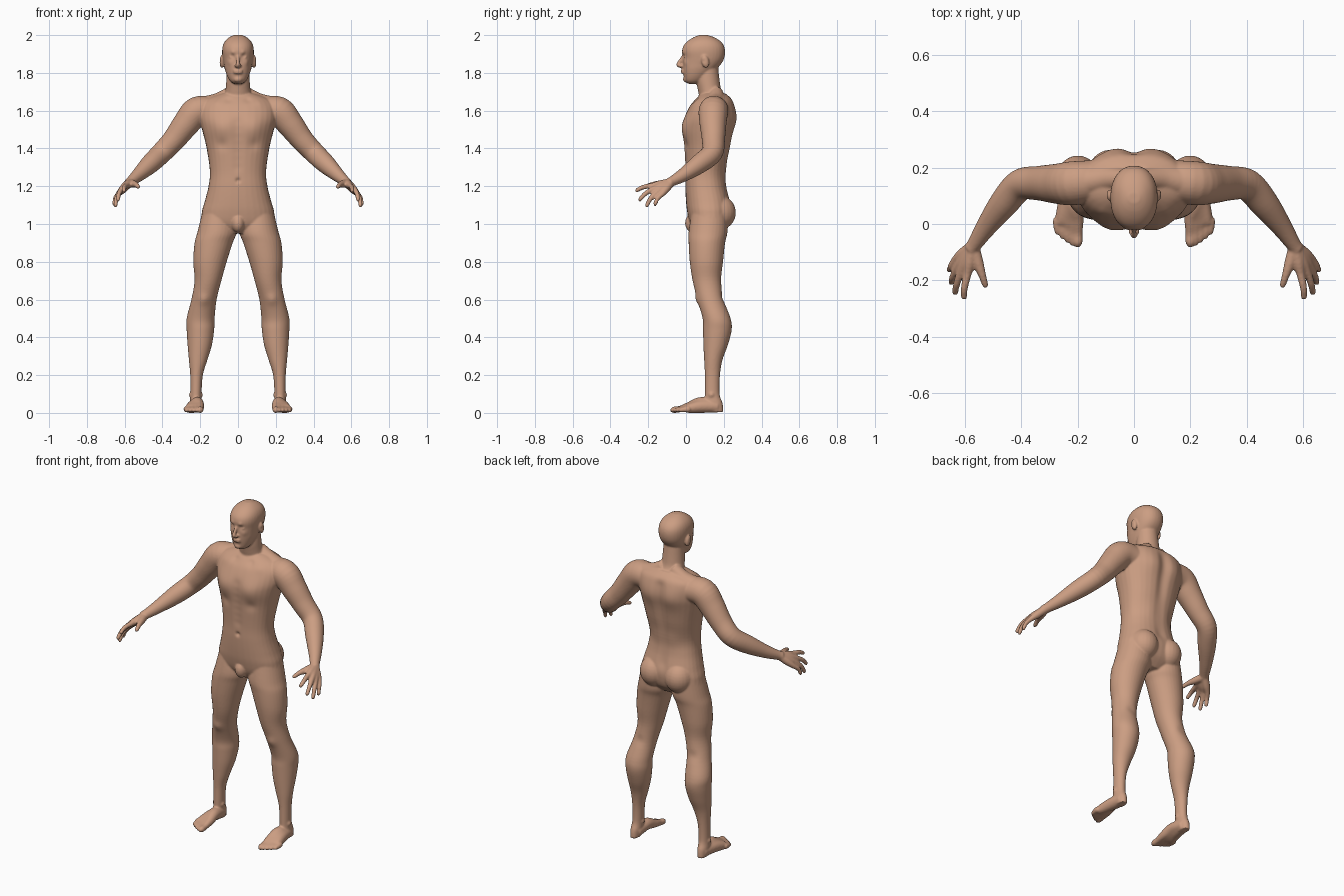
import bpy
import bmesh
import math
from mathutils import Vector, Matrix, kdtree

if "Cube" in bpy.data.objects:
    bpy.data.objects.remove(bpy.data.objects["Cube"], do_unlink=True)

bm = bmesh.new()
SEGMENTS = 32
SIDES = (1, -1)


def interpolate(rows, steps=5):
    """Smooth curve through rows of numbers."""
    rows = [tuple(r) for r in rows]
    result = []
    for i in range(len(rows) - 1):
        a, b, c, d = (rows[max(i - 1, 0)], rows[i], rows[i + 1],
                      rows[min(i + 2, len(rows) - 1)])
        for s in range(steps):
            t = s / steps
            result.append([q + t * (r - p) / 2
                           + t * t * (p - 2.5 * q + 2 * r - e / 2)
                           + t ** 3 * (1.5 * (q - r) + (e - p) / 2)
                           for p, q, r, e in zip(a, b, c, d)])
    result.append(list(rows[-1]))
    return result


def loft(rings):
    """Closed skin through a list of rings of points."""
    loops = [[bm.verts.new(p) for p in ring] for ring in rings]
    for low, high in zip(loops, loops[1:]):
        for i in range(len(low)):
            j = (i + 1) % len(low)
            bm.faces.new((low[i], low[j], high[j], high[i]))
    bm.faces.new(loops[0][::-1])
    bm.faces.new(loops[-1])


def oval(centre, u, v, power=2.0):
    ring = []
    for i in range(SEGMENTS):
        a = math.tau * i / SEGMENTS
        c, s = math.cos(a), math.sin(a)
        ring.append(centre + u * math.copysign(abs(c) ** (2 / power), c)
                    + v * math.copysign(abs(s) ** (2 / power), s))
    return ring


def stack(rows, side=1, power=2.0):
    """Level sections: height, inner x, outer x, front y, back y."""
    rings = []
    for z, xi, xo, yf, yb in interpolate(rows):
        centre = Vector((side * (xi + xo) / 2, (yf + yb) / 2, z))
        rings.append(oval(centre, Vector(((xo - xi) / 2, 0, 0)),
                          Vector((0, (yb - yf) / 2, 0)), power))
    loft(rings)


def tube(rows, side=1):
    """Round limb along a path: x, y, z, radius."""
    path = interpolate(rows)
    points = [Vector((side * p[0], p[1], p[2])) for p in path]
    rings = []
    for i, p in enumerate(points):
        d = (points[min(i + 1, len(points) - 1)] - points[max(i - 1, 0)]).normalized()
        ref = Vector((0, 0, 1)) if abs(d.z) < .9 else Vector((0, 1, 0))
        u = d.cross(ref).normalized()
        rings.append(oval(p, u * path[i][3], d.cross(u) * path[i][3]))
    loft(rings)


def blob(centre, size, side=1, tilt=0):
    place = (Matrix.Translation((side * centre[0], centre[1], centre[2]))
             @ Matrix.Rotation(tilt, 4, 'X') @ Matrix.Diagonal((*size, 1)))
    bmesh.ops.create_uvsphere(bm, u_segments=24, v_segments=16, radius=1, matrix=place)


# Torso, neck and head: height, half width, front, back
torso = [(.95, .07, .05, .18), (1, .185, .022, .225), (1.06, .192, .007, .24),
         (1.12, .176, 0, .235), (1.2, .156, -.004, .215), (1.28, .149, -.004, .207),
         (1.4, .166, -.01, .235), (1.5, .19, -.016, .25), (1.56, .203, -.008, .256),
         (1.62, .2, .018, .254), (1.66, .17, .05, .242), (1.69, .09, .08, .21)]
neck = [(1.62, .09, .07, .23), (1.67, .075, .07, .21), (1.71, .066, .063, .187),
        (1.76, .062, .055, .178), (1.83, .058, .06, .17)]
head = [(1.742, .022, .012, .06), (1.757, .042, -.006, .09), (1.785, .058, -.012, .12),
        (1.82, .07, -.017, .16), (1.85, .076, -.017, .188), (1.88, .081, -.017, .203),
        (1.915, .084, -.021, .207), (1.945, .08, -.012, .2), (1.97, .067, .011, .18),
        (1.99, .044, .043, .146), (2.001, .02, .075, .11)]
for rows, power in ((torso, 2.3), (neck, 2), (head, 2.2)):
    stack([(z, -w, w, f, b) for z, w, f, b in rows], power=power)

# Legs: height, inner x, outer x, front, back
leg = [(1.06, .02, .19, .03, .22), (.96, .008, .214, .014, .22), (.9, .028, .23, .014, .207),
       (.8, .06, .237, .02, .196), (.7, .088, .23, .035, .186), (.6, .113, .247, .06, .2),
       (.5, .124, .272, .088, .236), (.44, .126, .272, .09, .242), (.36, .138, .267, .092, .222),
       (.28, .162, .26, .096, .193), (.2, .186, .253, .1, .18), (.1, .193, .252, .1, .178),
       (.05, .194, .255, .1, .194), (.005, .2, .25, .12, .198)]

# Shoulder to wrist path
arm = [(.13, .155, 1.6, .07), (.215, .145, 1.597, .078), (.275, .143, 1.53, .071),
       (.34, .145, 1.445, .061), (.405, .138, 1.376, .056), (.465, .07, 1.318, .051),
       (.525, -.01, 1.262, .037), (.565, -.07, 1.228, .027), (.58, -.09, 1.217, .026)]
trapezius = [(.03, .16, 1.7, .035), (.1, .16, 1.65, .046), (.17, .15, 1.622, .056),
             (.235, .145, 1.598, .068)]

# Finger knuckles and tips, index to little
fingers = [((.592, -.178, 1.203), (.605, -.268, 1.175)),
           ((.615, -.17, 1.186), (.637, -.25, 1.125)),
           ((.626, -.152, 1.17), (.651, -.212, 1.092)),
           ((.632, -.125, 1.16), (.658, -.167, 1.1))]
thumb = [(.57, -.085, 1.217, .022), (.555, -.135, 1.212, .02),
         (.54, -.18, 1.208, .014), (.529, -.215, 1.197, .011), (.526, -.226, 1.192, .006)]
wrist = Vector((.573, -.08, 1.22))

for side in SIDES:
    stack(leg, side)
    tube(arm, side)
    tube(trapezius, side)
    tube(thumb, side)
    for knuckle, tip in fingers:
        k, t = Vector(knuckle), Vector(tip)
        bend = k.lerp(t, .5) + Vector((.004, -.004, .006))
        tube([(*wrist.lerp(k, .1), .022), (*wrist.lerp(k, .6), .021), (*k, .015),
              (*bend, .0125), (*k.lerp(t, .93), .0105), (*t, .006)], side)
    # Foot rays from the heel to each toe
    for i in range(5):
        f = i / 4
        x = .2 + .072 * f
        tip = -.083 + .045 * f ** 1.4
        thick = .017 if i == 0 else .0125
        tube([(.223, .165, .034, .033), (.216 + .02 * f, .08, .05 - .016 * f, .034),
              (.203 + .055 * f, .015, .033 - .01 * f, .024),
              (x, tip + .05, .02, .017), (x, tip + .018, .016, thick),
              (x, tip, .012, .007)], side)
    # Ankle bones, buttock and ear
    blob((.223, .135, .095), (.037, .024, .026))if side == 1 else blob((-.223, .135, .095), (.037, .024, .026))
    blob((.083, .178, 1.06), (.082, .086, .09), side)
    blob((.085, .102, 1.86), (.013, .02, .035), side, .2)
    # Eyelid and nostril
    blob((.031, -.001, 1.884), (.015, .014, .01), side)
    blob((.011, -.028, 1.837), (.009, .012, .008), side)

# Nose, lips, chin and groin
tube([(0, -.012, 1.892, .008), (0, -.028, 1.868, .009), (0, -.041, 1.844, .011),
      (0, -.03, 1.832, .008)])
for z, depth in ((1.812, .012), (1.801, .011)):
    blob((0, -.016, z), (.025, depth, .006))
blob((0, -.002, 1.766), (.022, .014, .016))
blob((0, .035, 1.005), (.035, .04, .05))

# Fuse the parts into one skin
bmesh.ops.recalc_face_normals(bm, faces=bm.faces)
mesh = bpy.data.meshes.new("human_body")
bm.to_mesh(mesh)
bm.free()
body = bpy.data.objects.new("human_body", mesh)
bpy.context.scene.collection.objects.link(body)
bpy.context.view_layer.objects.active = body
body.select_set(True)
fuse = body.modifiers.new("fuse", 'REMESH')
fuse.mode = 'VOXEL'
fuse.voxel_size = .005
soften = body.modifiers.new("soften", 'SMOOTH')
soften.factor = .5
soften.iterations = 6
for name in ("fuse", "soften"):
    bpy.ops.object.modifier_apply(modifier=name)

# Sculpt muscles and face: place, reach, push
paired = [((.09, -.01, 1.51), .06, (0, -.014, 0)), ((.085, 0, 1.42), .03, (0, .006, 0)),
          ((.075, .25, 1.56), .07, (0, .016, 0)), ((.05, .22, 1.28), .05, (0, .007, 0)),
          ((.05, .05, 1.655), .02, (0, .006, 0)), ((.12, .03, 1.655), .03, (0, -.006, .003)),
          ((.031, -.016, 1.889), .014, (0, .007, 0)), ((.028, -.018, 1.908), .012, (0, -.005, 0)),
          ((.046, -.005, 1.855), .018, (.002, -.004, 0)), ((.18, .062, .6), .03, (0, -.008, 0)),
          ((.088, .095, 1.862), .009, (-.006, 0, 0)), ((.18, .19, .61), .03, (0, -.006, 0))]
pushes = [((s * p[0], p[1], p[2]), r, (s * d[0], d[1], d[2]))
          for p, r, d in paired for s in SIDES]
pushes += [((0, .25, 1.14 + .04 * i), .032, (0, -.009, 0)) for i in range(13)]
pushes += [((0, -.012, 1.3 + .04 * i), .025, (0, .004, 0)) for i in range(7)]
pushes += [((0, -.005, 1.23), .012, (0, .01, 0))]

verts = body.data.vertices
tree = kdtree.KDTree(len(verts))
for v in verts:
    tree.insert(v.co, v.index)
tree.balance()
for place, reach, push in pushes:
    for co, index, dist in tree.find_range(place, reach * 2.4):
        verts[index].co += Vector(push) * math.exp(-(dist / reach) ** 2)

# Flat soles on the ground
for v in verts:
    v.co.z = max(v.co.z, 0)

# Skin
skin = bpy.data.materials.new("skin")
skin.use_nodes = True
colour = (.6, .34, .225, 1)
skin.diffuse_color = colour
shader = skin.node_tree.nodes["Principled BSDF"]
shader.inputs["Base Color"].default_value = colour
shader.inputs["Roughness"].default_value = .6
body.data.materials.clear()
body.data.materials.append(skin)
bpy.ops.object.shade_smooth()
